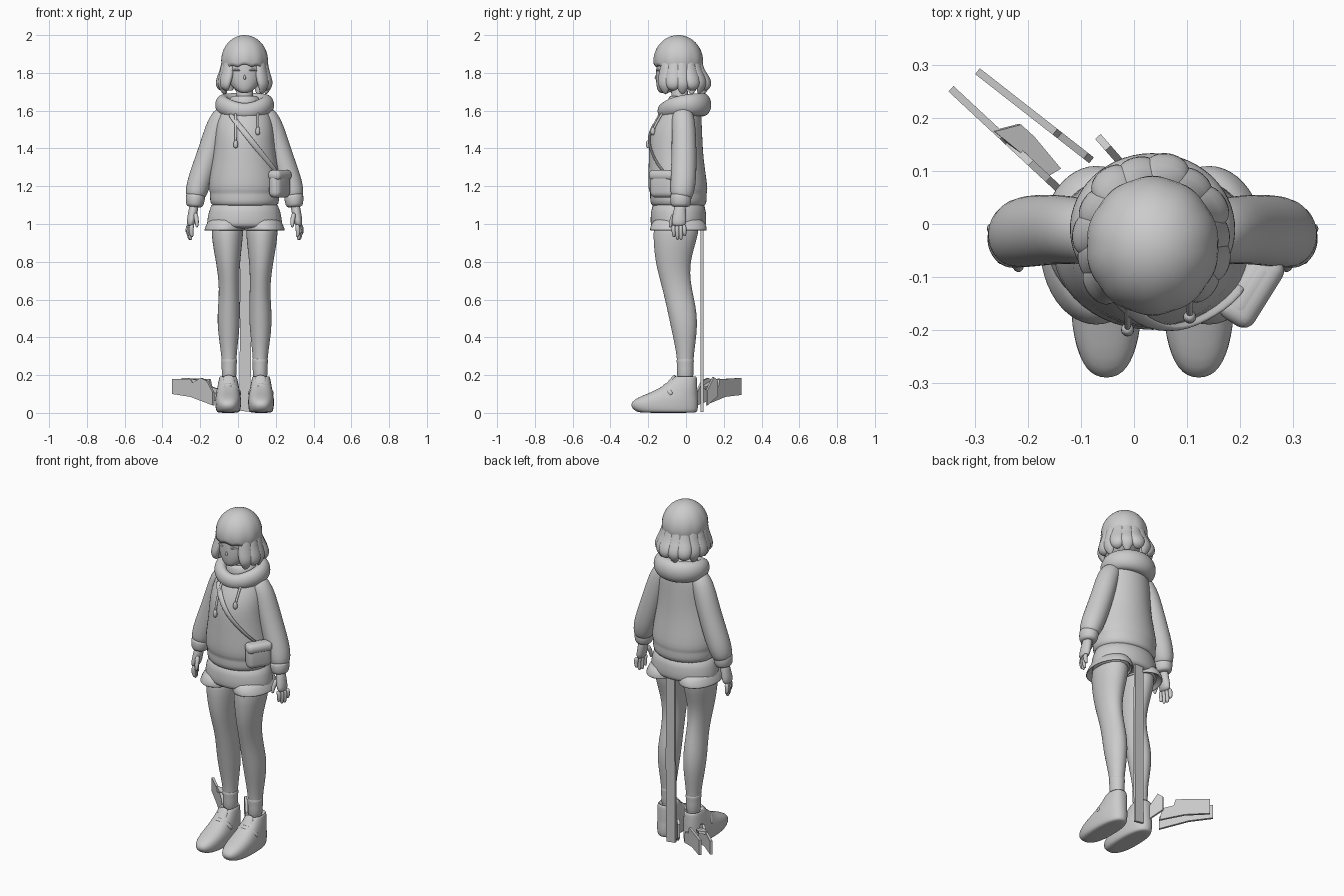
import bpy, bmesh
from math import sin, cos, pi, sqrt, radians, copysign
from mathutils import Vector, Matrix

C = 0.035  # the figure's own centre line


def finish(name, bm, level=0, smooth=True):
    bmesh.ops.remove_doubles(bm, verts=bm.verts, dist=1e-5)
    bmesh.ops.recalc_face_normals(bm, faces=bm.faces)
    me = bpy.data.meshes.new(name)
    bm.to_mesh(me)
    bm.free()
    for p in me.polygons:
        p.use_smooth = smooth
    ob = bpy.data.objects.new(name, me)
    bpy.context.collection.objects.link(ob)
    if level:
        mod = ob.modifiers.new("smooth", 'SUBSURF')
        mod.levels = mod.render_levels = level
    return ob


def loft(name, rings, n=24, flat=True, closed=False, ref=(1, 0, 0), power=1):
    """Skin rings (x, y, z, ru, rv); level rings, or square to the path. power < 1 squares them off."""
    bm = bmesh.new()
    pts = [Vector(r[:3]) for r in rings]
    m = len(pts)
    loops = []
    for i, r in enumerate(rings):
        if flat:
            t = Vector((0, 0, 1))
        else:
            a = pts[(i - 1) % m] if closed else pts[max(i - 1, 0)]
            b = pts[(i + 1) % m] if closed else pts[min(i + 1, m - 1)]
            t = (b - a).normalized()
        u = Vector(ref)
        u = (u - u.dot(t) * t).normalized()
        v = t.cross(u)
        loop = []
        for k in range(n):
            c, s = (copysign(abs(f(2 * pi * k / n)) ** power, f(2 * pi * k / n)) for f in (cos, sin))
            loop.append(bm.verts.new(pts[i] + u * r[3] * c + v * r[4] * s))
        loops.append(loop)
    for i in range(m if closed else m - 1):
        a, b = loops[i], loops[(i + 1) % m]
        for k in range(n):
            bm.faces.new((a[k], a[(k + 1) % n], b[(k + 1) % n], b[k]))
    if not closed:
        bm.faces.new(loops[0])
        bm.faces.new(loops[-1])
    return finish(name, bm, 1)


def upright(name, rows, x=C, **kw):
    """Loft from (z, y centre, x radius, y radius)."""
    return loft(name, [(x, cy, z, rx, ry) for z, cy, rx, ry in rows], **kw)


def side_loft(name, rows, s, **kw):
    """Loft whose x is an offset from the centre line, mirrored by s."""
    return loft(name, [(C + s * r[0],) + tuple(r[1:]) for r in rows], **kw)


def plate(name, pts, thick):
    bm = bmesh.new()
    bm.faces.new([bm.verts.new(p) for p in pts])
    ob = finish(name, bm, smooth=False)
    mod = ob.modifiers.new("thickness", 'SOLIDIFY')
    mod.thickness, mod.offset = thick, 0
    return ob


def block(name, loc, size, angle, bevel):
    bm = bmesh.new()
    bmesh.ops.create_cube(bm, size=1, matrix=Matrix.Diagonal((*size, 1)))
    ob = finish(name, bm)
    ob.location, ob.rotation_euler.z = loc, angle
    mod = ob.modifiers.new("bevel", 'BEVEL')
    mod.width, mod.segments = bevel, 4
    return ob


# Hoodie body
TORSO = [(1.09, -.04, .165, .135), (1.105, -.04, .183, .150), (1.15, -.04, .186, .152), (1.165, -.04, .183, .150),
         (1.18, -.042, .193, .159), (1.25, -.047, .188, .155), (1.35, -.052, .168, .145), (1.45, -.055, .158, .143),
         (1.52, -.045, .154, .130), (1.58, -.03, .138, .112), (1.62, -.02, .115, .095), (1.65, -.015, .08, .07)]
upright("hoodie_body", TORSO)


def chest(x, z, out=0.004):
    """Point on the front of the hoodie body."""
    for a, b in zip(TORSO, TORSO[1:]):
        if a[0] <= z <= b[0]:
            f = (z - a[0]) / (b[0] - a[0])
            cy, rx, ry = (a[i] + (b[i] - a[i]) * f for i in (1, 2, 3))
            return x, cy - ry * sqrt(max(0, 1 - ((x - C) / rx) ** 2)) - out, z


# Hood: a tall roll, fuller at the back, dipping to a V at the front
hood = []
for k in range(28):
    a = 2 * pi * k / 28 + .01
    b = (sin(a) + 1) / 2
    hood.append((C + .117 * cos(a), -.015 + .103 * sin(a), 1.632 - .035 * (1 - b) ** 4,
                 .044 + .020 * b, .034 + .014 * b))
loft("hood", hood, n=16, flat=False, closed=True, ref=(0, 0, 1))
# Inner collar around the neck
upright("collar", [(1.60, -.015, .10, .09), (1.64, -.018, .088, .082), (1.675, -.02, .075, .072), (1.68, -.02, .06, .058)])

# Drawstrings with an end bead
for x, z_end in ((-.012, 1.43), (.105, 1.50)):
    path = [chest(x, z_end + (1.6 - z_end) * i / 5) for i in range(6)]
    loft("drawstring", [(*p, .007, .007) for p in path], n=8, flat=False)
    px, py, pz = path[0]
    loft("drawstring_bead", [(px, py - .004, pz + d, r, r) for d, r in
                             ((-.03, .006), (-.02, .014), (0, .013), (.015, .007))], n=10)

# Sling strap and pouch
loft("strap", [(*chest(-.045 + .25 * i / 8, 1.585 - .315 * i / 8), .016, .007) for i in range(9)], n=10, flat=False)
block("pouch", (.22, -.122, 1.213), (.142, .068, .148), radians(58), .03)
block("pouch_flap", (.222, -.123, 1.258), (.147, .074, .056), radians(58), .024)

# Shorts seat, joined smoothly to the legs
upright("shorts_hips", [(.975, -.04, .17, .11), (.985, -.04, .197, .142), (1.0, -.04, .203, .150), (1.06, -.04, .193, .148),
                        (1.14, -.04, .172, .137)])

ARM = [(.085, -.02, 1.605, .04, .045), (.12, -.016, 1.57, .058, .06), (.15, -.012, 1.50, .062, .064),
       (.180, -.01, 1.40, .062, .066), (.22, -.012, 1.28, .065, .068), (.248, -.016, 1.20, .063, .067),
       (.26, -.024, 1.15, .054, .059), (.261, -.026, 1.135, .044, .049)]
LEG = [(.09, -.045, 1.04, .085, .12), (.092, -.054, .95, .086, .122), (.090, -.066, .85, .072, .102),
       (.087, -.068, .78, .062, .090), (.083, -.057, .70, .055, .080), (.081, -.038, .62, .055, .078),
       (.084, -.017, .52, .061, .077), (.085, -.008, .43, .057, .067), (.083, -.004, .32, .042, .047),
       (.082, -.004, .24, .036, .040), (.082, -.004, .12, .036, .042)]
SHOE = [(.0, -.09, .045, .135), (.004, -.10, .060, .158), (.018, -.109, .066, .173), (.045, -.116, .069, .181),
        (.07, -.106, .069, .170), (.09, -.087, .066, .148), (.115, -.055, .061, .116), (.14, -.033, .057, .093),
        (.165, -.016, .052, .075), (.19, -.005, .047, .063), (.195, -.004, .041, .053), (.17, -.003, .034, .044)]

for s, tag in ((-1, "right_"), (1, "left_")):
    # Sleeve and cuff
    side_loft(tag + "sleeve", ARM, s, flat=False)
    side_loft(tag + "cuff", [(.258, -.026, 1.16, .048, .054), (.26, -.027, 1.148, .053, .058),
                             (.264, -.029, 1.10, .048, .054), (.265, -.029, 1.088, .037, .043)], s, n=20, flat=False)
    # Hand with four fingers and a thumb
    side_loft(tag + "palm", [(.265, -.03, 1.12, .024, .028), (.272, -.033, 1.07, .026, .033),
                             (.282, -.037, 1.02, .025, .040), (.287, -.038, .985, .018, .038)], s, n=16)
    for i, tip in enumerate((.93, .915, .915, .935)):
        y, x = -.066 + .019 * i, .278 + .006 * i
        side_loft(tag + "finger", [(x, y, 1.0, .014, .012), (x + .006, y, .965, .013, .0115),
                                   (x + .003, y + .002, tip + .012, .011, .010), (x, y + .002, tip, .006, .006)], s, n=10)
    side_loft(tag + "thumb", [(.262, -.055, 1.06, .013, .015), (.255, -.073, 1.03, .013, .013),
                              (.252, -.082, 1.0, .011, .011), (.253, -.084, .98, .006, .006)], s, n=10, flat=False)
    # Shorts leg, with the hem turned in
    side_loft(tag + "shorts_leg", [(.098, -.04, 1.04, .085, .115), (.1, -.04, 1.0, .102, .147),
                                   (.106, -.04, .972, .108, .152), (.107, -.04, .964, .107, .151),
                                   (.105, -.042, .969, .099, .138), (.1, -.042, 1.0, .09, .128)], s)
    side_loft(tag + "leg", LEG, s)
    # Sock, shoe, tongue and shoe strap
    side_loft(tag + "sock", [(.082, -.004, .15, .040, .046), (.082, -.004, .25, .039, .043), (.082, -.004, .268, .042, .046),
                             (.082, -.004, .285, .042, .046), (.082, -.004, .29, .036, .04)], s)
    upright(tag + "shoe", SHOE, C + s * .087, power=.82)
    side_loft(tag + "shoe_tongue", [(.086, -.14, .10, .032, .014), (.085, -.10, .138, .034, .014),
                                    (.084, -.066, .183, .031, .012), (.084, -.058, .20, .022, .008)], s, n=14, flat=False)
    strap = [(.086 + .063 * cos(a), -.075 - .037 * sin(a), .095 + .053 * sin(a), .012, .007)
             for a in (pi * k / 10 for k in range(11))]
    side_loft(tag + "shoe_strap", strap, s, n=10, flat=False, ref=(0, .8, .6))
    # Eyelid
    side_loft(tag + "eyelid", [(.022, -.157, 1.812, .004, .004), (.044, -.152, 1.818, .006, .005),
                               (.068, -.136, 1.812, .004, .004)], s, n=8, flat=False, ref=(0, 0, 1))

# Neck, face and nose
upright("neck", [(1.58, -.02, .055, .055), (1.66, -.03, .045, .045), (1.76, -.04, .045, .045)])
upright("face", [(1.692, -.118, .014, .014), (1.70, -.112, .034, .036), (1.72, -.095, .062, .06), (1.75, -.075, .086, .084),
                 (1.785, -.06, .099, .1), (1.83, -.052, .104, .106), (1.88, -.045, .104, .108), (1.94, -.04, .07, .07)])
loft("nose", [(C, -.157, 1.765, .005, .005), (C, -.160, 1.771, .008, .008), (C, -.159, 1.78, .006, .006),
              (C, -.157, 1.79, .003, .003)], n=10)

# Hair cap: dome with a fringe whose lower edge changes around the head
bm = bmesh.new()
N, M = 72, 14
grid = []
for j in range(M + 1):
    row = []
    for k in range(N):
        a = 2 * pi * k / N
        front = max(0, -sin(a))
        zb = 1.795 + .036 * front + .014 * abs(sin(5 * a)) + .012 * max(0, sin(a))
        z = zb + (2.0 - zb) * cos(j / M * pi / 2)
        f = sqrt(max(0, 1 - ((z - 1.86) / .14) ** 2)) if z > 1.86 else 1 - 1.2 * (1.86 - z)
        f *= 1 - .03 * (j / M) ** 2 * (1 - abs(sin(5 * a)))
        row.append(bm.verts.new((C + .126 * f * cos(a), -.041 + .132 * f * sin(a), z)))
    grid.append(row)
for j in range(M):
    for k in range(N):
        bm.faces.new((grid[j][k], grid[j][(k + 1) % N], grid[j + 1][(k + 1) % N], grid[j + 1][k]))
cap = finish("hair_cap", bm)
mod = cap.modifiers.new("thickness", 'SOLIDIFY')
mod.thickness, mod.offset = .016, -1

# Broad overlapping lower locks flicking outward around the sides and back
for i in range(12):
    a = radians(-36 + 252 * i / 11)
    flick = .98 + .17 * max(0, sin(a)) + .05 * (i % 2)
    end = 1.685 + .02 * (i % 2)
    path = ((1.88, .82, .030, .02), (1.82, .83, .040, .026), (1.775, .93 * flick, .045, .028), (1.74, flick, .040, .024),
            (1.715, .98 * flick, .028, .017), (end, .90 * flick, .008, .006))
    loft("hair_lock", [(C + .125 * f * cos(a), -.04 + .13 * f * sin(a), z, w, r) for z, f, w, r in path],
         n=14, ref=(-sin(a), cos(a), 0))

# Thin upright strip behind the legs
plate("back_strip", [(.008, .085, .012), (.066, .085, .005), (.07, .085, .5), (.066, .085, 1.0), (.012, .085, 1.0)], .014)


# Broken upright plates by the foot, drawn as (distance along, height)
def broken(name, p0, p1, outline):
    plate(name, [(p0[0] + (p1[0] - p0[0]) * t, p0[1] + (p1[1] - p0[1]) * t, z) for t, z in outline], .014)


broken("broken_plate_outer", (-.345, .255), (-.13, .055),
       [(0, .10), (.45, .085), (1, .04), (1, .11), (.85, .17), (.7, .185), (.5, .16), (.45, .178), (0, .18)])
broken("broken_plate_inner", (-.295, .288), (-.08, .12),
       [(0, .095), (.5, .085), (1, .05), (.95, .12), (.72, .14), (.68, .178), (0, .185)])
broken("broken_plate_small", (-.068, .165), (-.02, .11), [(0, .09), (1, .04), (1, .12), (.4, .19), (0, .17)])
plate("broken_sheet", [(-.265, .175, .175), (-.215, .188, .17), (-.19, .165, .16), (-.14, .105, .13),
                       (-.165, .09, .14), (-.21, .13, .165)], .016)
